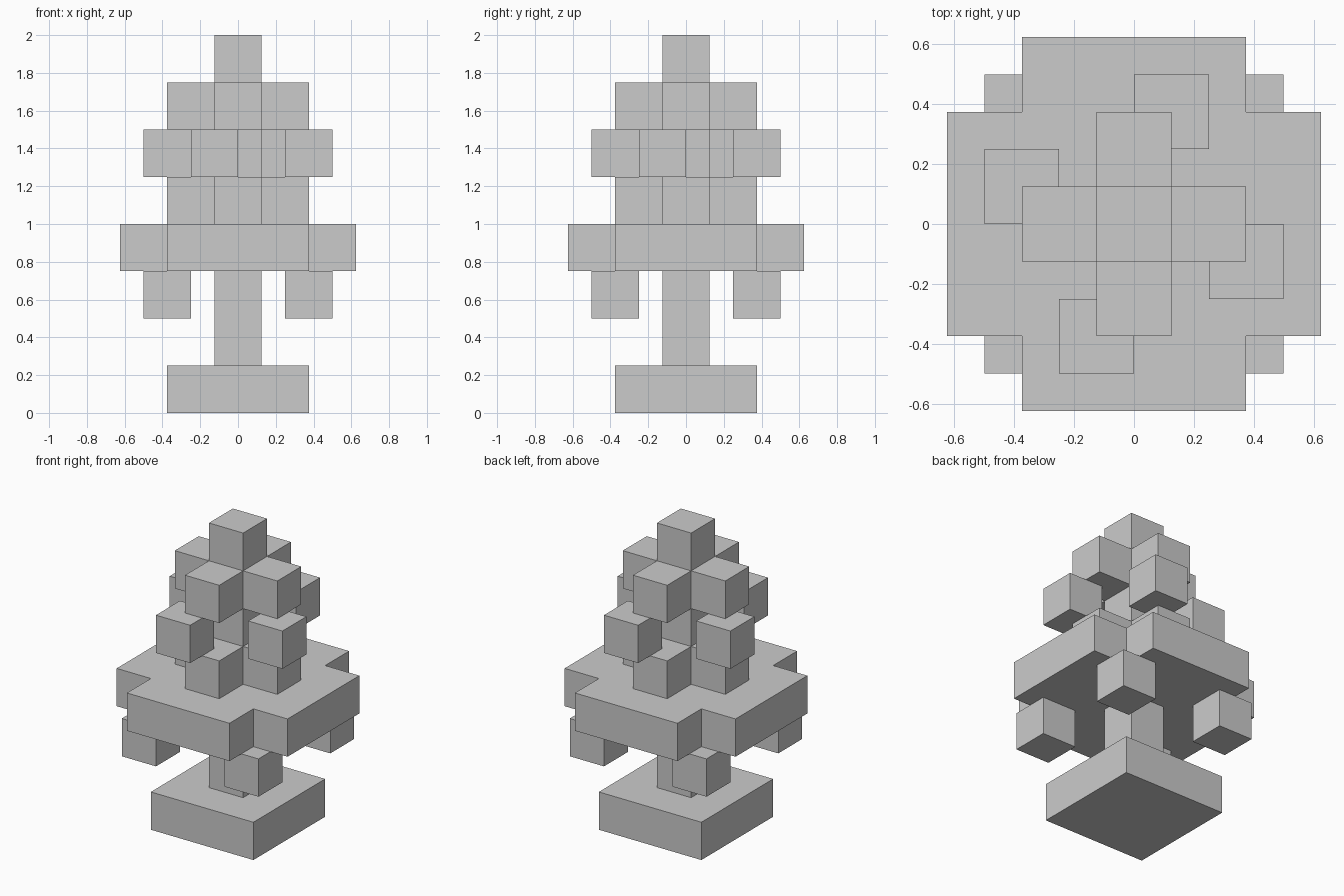
import bpy, bmesh
from mathutils import Matrix

if "Cube" in bpy.data.objects:
    bpy.data.objects.remove(bpy.data.objects["Cube"])

U = 0.25  # module size


def box(name, centre, size):
    bm = bmesh.new()
    bmesh.ops.create_cube(bm, size=1.0, matrix=Matrix.Diagonal((*size, 1)))
    return finish(bm, name, centre)


def finish(bm, name, location):
    bmesh.ops.recalc_face_normals(bm, faces=bm.faces)
    mesh = bpy.data.meshes.new(name)
    bm.to_mesh(mesh)
    bm.free()
    ob = bpy.data.objects.new(name, mesh)
    ob.location = location
    bpy.context.collection.objects.link(ob)
    return ob


def cross(name, reach, half, z):
    """Plus-shaped slab one module thick: arm reach and arm half width."""
    corner = [(reach, -half), (reach, half), (half, half)]
    outline = []
    for _ in range(4):
        outline += corner
        corner = [(-y, x) for x, y in corner]
    bm = bmesh.new()
    face = bm.faces.new([bm.verts.new((x, y, 0)) for x, y in outline])
    ext = bmesh.ops.extrude_face_region(bm, geom=[face])
    top = [v for v in ext["geom"] if isinstance(v, bmesh.types.BMVert)]
    bmesh.ops.translate(bm, verts=top, vec=(0, 0, U))
    return finish(bm, name, (0, 0, z))


# Base and trunk
box("base", (0, 0, 0.125), (0.75, 0.75, U))
box("trunk", (0, 0, 0.5), (U, U, 0.5))

# Wide canopy and the smaller crosses above it
cross("canopy", 0.625, 0.375, 0.75)
cross("lower_crown", 0.375, 0.125, 1.0)
cross("upper_crown", 0.375, 0.125, 1.5)

# Core between the crowns and the tip
box("crown_core", (0, 0, 1.375), (U, U, U))
box("tip", (0, 0, 1.875), (U, U, U))

# Four-way repeats: cubes hanging under the canopy, pinwheel cubes on the crown
hang, pin = (0.375, 0.375), (0.375, -0.125)
for i in range(4):
    box(f"hanging_leaf_{i + 1}", (*hang, 0.625), (U, U, U))
    box(f"pinwheel_leaf_{i + 1}", (*pin, 1.375), (U, U, U))
    hang, pin = (-hang[1], hang[0]), (-pin[1], pin[0])
